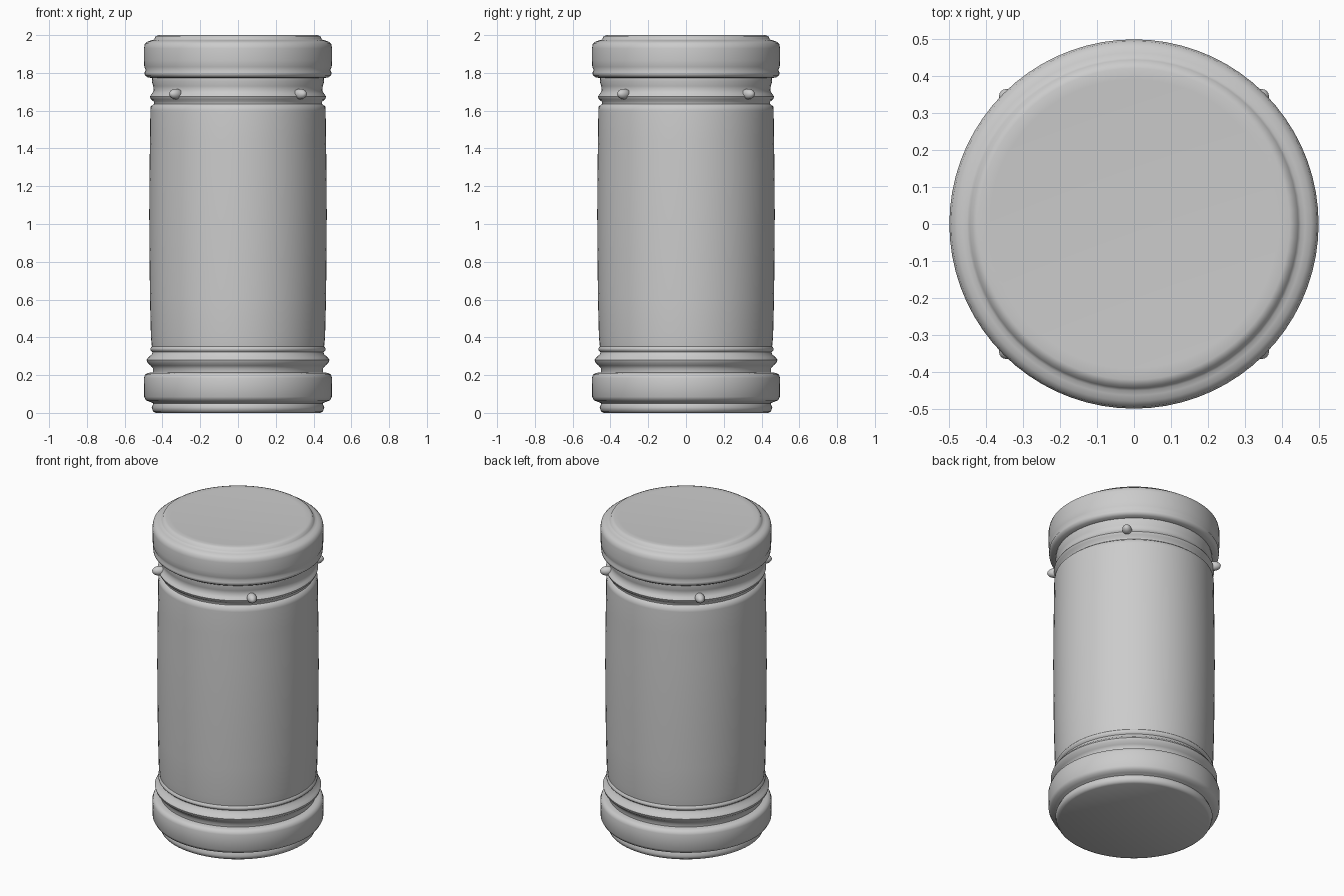
import bpy
import bmesh
from math import cos, sin, pi, radians
from mathutils import Matrix, Vector

SEGMENTS = 72

cube = bpy.data.objects.get("Cube")
if cube:
    bpy.data.objects.remove(cube, do_unlink=True)

grey = bpy.data.materials.new("plain grey")
grey.use_nodes = True
colour = (0.6, 0.6, 0.6, 1)
grey.diffuse_color = colour
grey.node_tree.nodes["Principled BSDF"].inputs["Base Color"].default_value = colour


def finish(name, bm, angle=50):
    bmesh.ops.recalc_face_normals(bm, faces=bm.faces)
    mesh = bpy.data.meshes.new(name)
    bm.to_mesh(mesh)
    bm.free()
    mesh.materials.append(grey)
    obj = bpy.data.objects.new(name, mesh)
    bpy.context.collection.objects.link(obj)
    bpy.ops.object.select_all(action="DESELECT")
    obj.select_set(True)
    bpy.context.view_layer.objects.active = obj
    bpy.ops.object.shade_smooth_by_angle(angle=radians(angle))
    return obj


def lathe(name, profile, cap_start=False, cap_end=False):
    """Turn a (radius, height) profile around the z axis."""
    bm = bmesh.new()
    rings = []
    for r, z in profile:
        rings.append([bm.verts.new((r * cos(2 * pi * i / SEGMENTS),
                                    r * sin(2 * pi * i / SEGMENTS), z))
                      for i in range(SEGMENTS)])
    for low, high in zip(rings, rings[1:]):
        for i in range(SEGMENTS):
            j = (i + 1) % SEGMENTS
            bm.faces.new((low[i], low[j], high[j], high[i]))
    if cap_start:
        bm.faces.new(rings[0])
    if cap_end:
        bm.faces.new(rings[-1])
    return finish(name, bm)


# Base cap with a stepped foot
lathe("base_cap", [
    (0.435, 0.0), (0.45, 0.008), (0.457, 0.03), (0.448, 0.05), (0.465, 0.058),
    (0.487, 0.066), (0.497, 0.085), (0.498, 0.185), (0.492, 0.203),
    (0.475, 0.212), (0.45, 0.214)], cap_start=True)

# Lower collar with its bead
lathe("lower_collar", [
    (0.45, 0.212), (0.45, 0.235), (0.462, 0.25), (0.479, 0.264), (0.484, 0.28),
    (0.474, 0.295), (0.456, 0.31), (0.453, 0.322), (0.464, 0.332),
    (0.464, 0.342), (0.456, 0.352)])

# Slightly bulging main barrel
lathe("barrel", [
    (0.456, 0.352), (0.461, 0.4), (0.466, 0.6), (0.469, 0.85), (0.47, 1.05),
    (0.469, 1.25), (0.466, 1.45), (0.464, 1.6), (0.462, 1.622), (0.445, 1.636)])

# Neck with a raised bead under the lid
lathe("neck", [
    (0.445, 1.636), (0.446, 1.648), (0.461, 1.66), (0.466, 1.675),
    (0.456, 1.69), (0.446, 1.705), (0.449, 1.73), (0.456, 1.755),
    (0.454, 1.775)])

# Lid with a rolled lower edge and a raised centre disc
lathe("lid", [
    (0.45, 1.772), (0.478, 1.776), (0.493, 1.787), (0.495, 1.803),
    (0.489, 1.815), (0.496, 1.832), (0.498, 1.865), (0.498, 1.93),
    (0.493, 1.955), (0.478, 1.966), (0.462, 1.972), (0.45, 1.974),
    (0.443, 1.981), (0.436, 1.994), (0.42, 2.0), (0.39, 1.998)], cap_end=True)

# Four small studs on the neck bead
for side, x in (("left", 1), ("right", -1)):
    for end, y in (("front", -1), ("back", 1)):
        bm = bmesh.new()
        bmesh.ops.create_uvsphere(bm, u_segments=20, v_segments=12, radius=0.028)
        direction = Vector((x, y, 0)).normalized()
        turn = Vector((0, 0, 1)).rotation_difference(direction).to_matrix().to_4x4()
        stretch = Matrix.Diagonal((1, 1, 1.5, 1))
        place = Matrix.Translation(direction * 0.465 + Vector((0, 0, 1.688)))
        bmesh.ops.transform(bm, matrix=place @ turn @ stretch, verts=bm.verts)
        finish(f"{end}_{side}_stud", bm)
